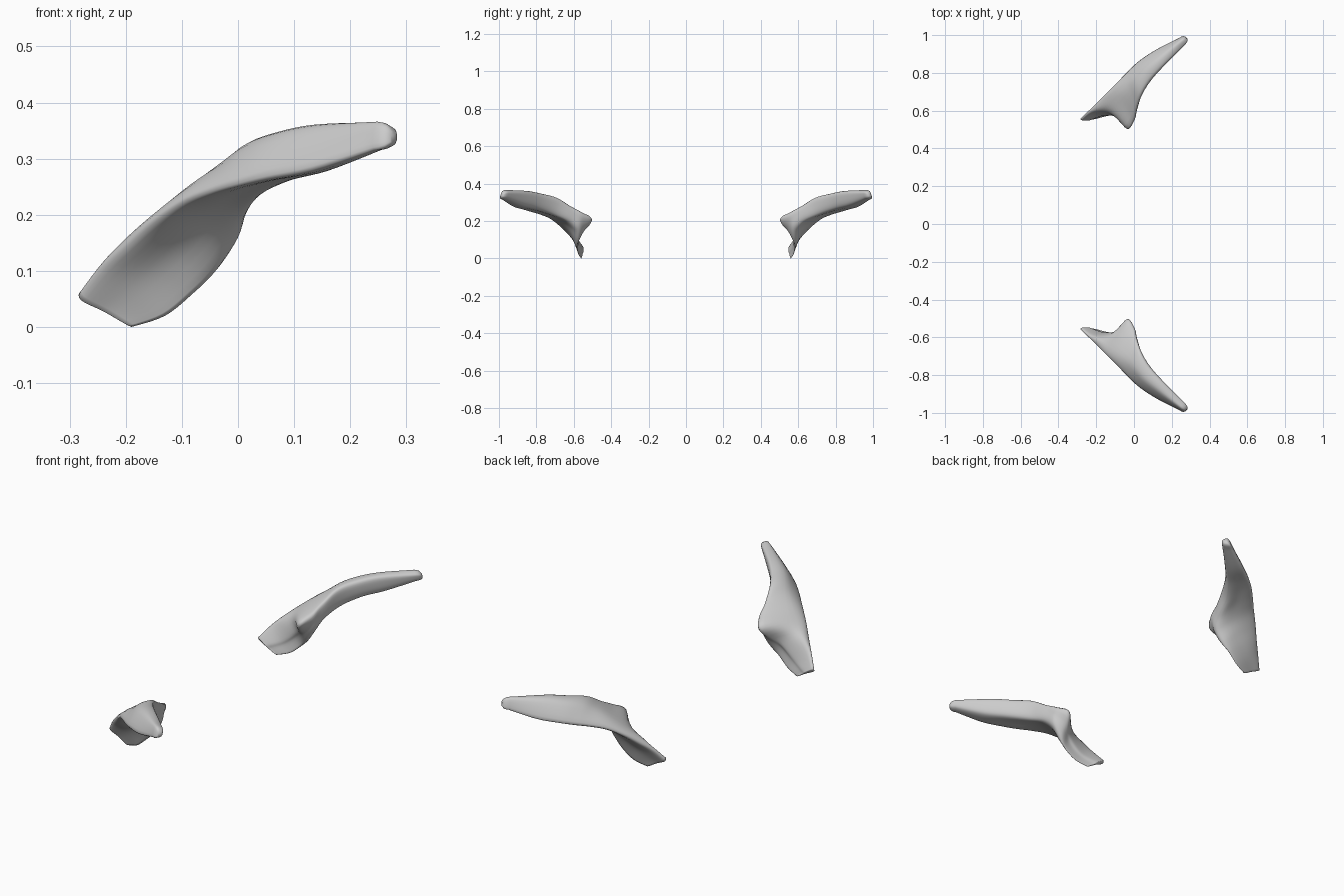
import bpy, bmesh
from mathutils import Vector

if "Cube" in bpy.data.objects:
    bpy.data.objects.remove(bpy.data.objects["Cube"])

# Stations from the flat foot to the tip; each holds four rails of the blade:
# outer ridge, lower edge, inner crest, top edge
stations = [
    [(-.28, .56, .048), (-.19, .56, 0), (-.24, .548, .04), (-.278, .55, .062)],
    [(-.24, .597, .10), (-.13, .575, .02), (-.17, .573, .075), (-.232, .585, .115)],
    [(-.20, .637, .14), (-.08, .584, .06), (-.095, .567, .142), (-.18, .61, .168)],
    [(-.15, .687, .185), (-.04, .583, .10), (-.04, .506, .21), (-.13, .645, .213)],
    [(-.10, .737, .22), (-.005, .588, .155), (-.006, .56, .247), (-.075, .685, .259)],
    [(-.05, .79, .241), (.012, .63, .20), (.008, .622, .281), (-.03, .725, .293)],
    [(0, .84, .256), (.04, .71, .236), (.035, .69, .323), (.005, .77, .318)],
    [(.05, .88, .269), (.095, .79, .264), (.08, .762, .342), (.055, .825, .337)],
    [(.13, .93, .286), (.168, .865, .285), (.152, .84, .356), (.13, .885, .353)],
    [(.24, .985, .32), (.266, .958, .322), (.266, .95, .356), (.245, .97, .364)],
]
# How far the outer underside and the inner side are hollowed (negative: bulged)
hollow_outer = [.12, .1, .09, .08, .06, .03, 0, -.06, -.12, -.15]
hollow_inner = [.07, .07, .05, -.02, -.1, -.14, -.14, -.15, -.15, -.15]


def spline(a, b, c, d, t):
    return 0.5 * (2 * b + (c - a) * t + (2 * a - 5 * b + 4 * c - d) * t * t
                  + (3 * b - a - 3 * c + d) * t ** 3)


def section(rails, ho, hi):
    """Six-point section: rails plus a shaped point on each side of the lower edge."""
    r, l, i, t = (Vector(p) for p in rails)
    outer = ((r + l) / 2).lerp((i + t) / 2, ho)
    inner = ((l + i) / 2).lerp((r + t) / 2, hi)
    return [r, outer, l, inner, i, t]


def along(rows, steps):
    out = []
    for k in range(len(rows) - 1):
        q = [rows[min(max(k + o, 0), len(rows) - 1)] for o in (-1, 0, 1, 2)]
        for s in range(steps):
            out.append([spline(*p, s / steps) for p in zip(*q)])
    return out + [rows[-1]]


def around(row, steps):
    n = len(row)
    return [spline(*(row[(k + o) % n] for o in (-1, 0, 1, 2)), s / steps)
            for k in range(n) for s in range(steps)]


def cap_rings(ring, direction):
    c = sum(ring, Vector()) / len(ring)
    return [[c + (p - c) * f + direction * d for p in ring]
            for f, d in ((.93, .4), (.75, .75), (.4, 1))]


def build_blade(name, side):
    rows = [section(*s) for s in zip(stations, hollow_outer, hollow_inner)]
    rings = [around(r, 5) for r in along(rows, 5)]
    # rounded ends
    rings = (cap_rings(rings[0], Vector((-.002, -.003, -.001)))[::-1] + rings
             + cap_rings(rings[-1], Vector((.022, .02, .001))))
    bm = bmesh.new()
    loops = [[bm.verts.new((p.x, p.y * side, max(p.z, 0))) for p in r] for r in rings]
    n = len(loops[0])
    for a, b in zip(loops, loops[1:]):
        for k in range(n):
            bm.faces.new((a[k], a[(k + 1) % n], b[(k + 1) % n], b[k]))
    bm.faces.new(loops[0])
    bm.faces.new(loops[-1])
    bmesh.ops.recalc_face_normals(bm, faces=bm.faces)
    for f in bm.faces:
        f.smooth = True
    mesh = bpy.data.meshes.new(name)
    bm.to_mesh(mesh)
    bm.free()
    bpy.context.collection.objects.link(bpy.data.objects.new(name, mesh))


# Mirrored pair of curved blades
build_blade("front_blade", -1)
build_blade("back_blade", 1)
